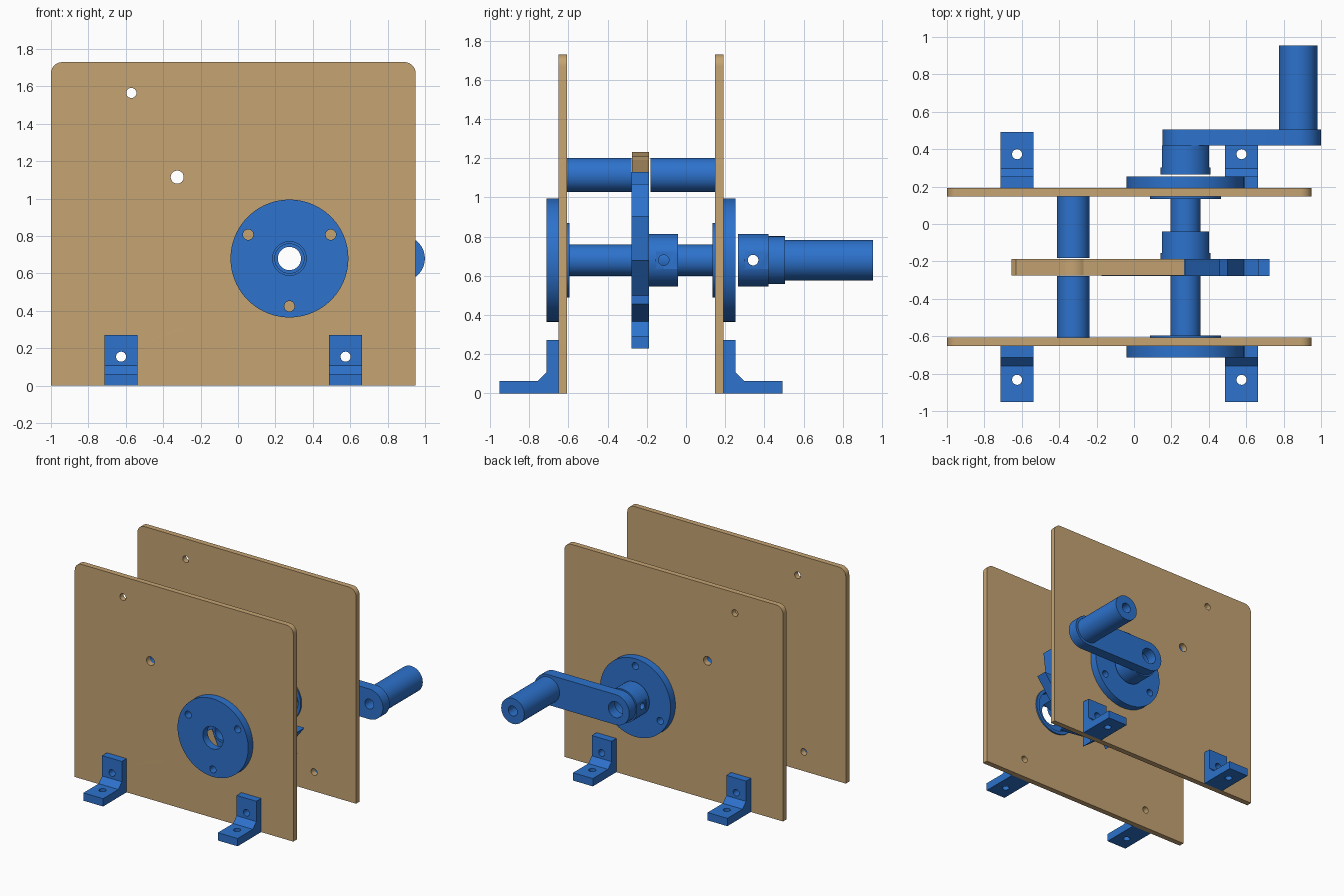
import bpy, bmesh, math
from mathutils import Matrix

if "Cube" in bpy.data.objects:
    bpy.data.objects.remove(bpy.data.objects["Cube"])

SX, SZ = 0.275, 0.68        # main shaft axis
PX, PZ = -0.325, 1.115      # pawl pivot axis
MID = -0.23                 # mirror plane between the panels
HX = 0.877                  # crank handle axis


def material(name, rgb):
    m = bpy.data.materials.new(name)
    m.diffuse_color = (*rgb, 1)
    m.use_nodes = True
    m.node_tree.nodes["Principled BSDF"].inputs["Base Color"].default_value = m.diffuse_color
    return m


BLUE = material("blue plastic", (0.026, 0.168, 0.604))
WOOD = material("tan wood", (0.56, 0.37, 0.17))


def circle(x, z, r, n=48, start=0, sweep=360):
    count = n if sweep == 360 else n + 1
    return [(x + r * math.cos(math.radians(start + sweep * i / n)),
             z + r * math.sin(math.radians(start + sweep * i / n))) for i in range(count)]


def smooth(ob):
    bpy.ops.object.select_all(action='DESELECT')
    ob.select_set(True)
    bpy.context.view_layer.objects.active = ob
    bpy.ops.object.shade_smooth_by_angle(angle=math.radians(25))


def extrude(name, loops, a, b, mat, axis='Y'):
    """Fill an outline with holes and extrude it from a to b along the axis."""
    cu = bpy.data.curves.new(name, 'CURVE')
    cu.dimensions, cu.fill_mode, cu.extrude = '2D', 'BOTH', abs(b - a) / 2
    for pts in loops:
        sp = cu.splines.new('POLY')
        sp.points.add(len(pts) - 1)
        for p, (u, v) in zip(sp.points, pts):
            p.co = (u, v, 0, 1)
        sp.use_cyclic_u = True
    tmp = bpy.data.objects.new("tmp", cu)
    bpy.context.collection.objects.link(tmp)
    bpy.context.view_layer.update()
    me = bpy.data.meshes.new_from_object(tmp)
    bpy.data.objects.remove(tmp)
    c = (a + b) / 2
    mats = {'Y': ((1, 0, 0, 0), (0, 0, -1, c), (0, 1, 0, 0), (0, 0, 0, 1)),
            'X': ((0, 0, 1, c), (1, 0, 0, 0), (0, 1, 0, 0), (0, 0, 0, 1)),
            'Z': ((1, 0, 0, 0), (0, 1, 0, 0), (0, 0, 1, c), (0, 0, 0, 1))}
    me.transform(Matrix(mats[axis]))
    bm = bmesh.new()
    bm.from_mesh(me)
    bmesh.ops.remove_doubles(bm, verts=bm.verts, dist=1e-5)
    bmesh.ops.recalc_face_normals(bm, faces=bm.faces)
    bm.to_mesh(me)
    bm.free()
    me.name = name
    me.materials.clear()
    me.materials.append(mat)
    ob = bpy.data.objects.new(name, me)
    bpy.context.collection.objects.link(ob)
    smooth(ob)
    return ob


def cut(ob, cutters):
    for c in cutters:
        mod = ob.modifiers.new("cut", 'BOOLEAN')
        mod.operation, mod.solver, mod.object = 'DIFFERENCE', 'EXACT', c
        bpy.context.view_layer.objects.active = ob
        bpy.ops.object.modifier_apply(modifier=mod.name)
        bpy.data.objects.remove(c)
    smooth(ob)


def rect(u0, u1, v0, v1):
    return [(u0, v0), (u1, v0), (u1, v1), (u0, v1)]


# Panels, flanges and brackets, once per side
for side, s in (("front", 1), ("back", -1)):
    def Y(y):
        return MID + s * (y - MID)

    # Panel with rounded top corners
    outline = ([(-1, 0), (0.95, 0)] + circle(0.89, 1.67, 0.06, 8, 0, 90)
               + circle(-0.94, 1.67, 0.06, 8, 90, 90))
    holes = [circle(-0.57, 1.565, 0.027, 24), circle(PX, PZ, 0.035, 24),
             circle(SX, SZ, 0.185), circle(-0.625, 0.155, 0.027, 24),
             circle(0.575, 0.155, 0.027, 24)]
    extrude(side + "_panel", [outline] + holes, Y(-0.652), Y(-0.608), WOOD)

    # Bearing flange with three screw holes, plus its socket through the panel
    first = 30 if s == 1 else 90
    screws = [circle(*circle(SX, SZ, 0.255, 3, first)[i], 0.028, 24) for i in range(3)]
    extrude(side + "_flange", [circle(SX, SZ, 0.315, 96), circle(SX, SZ, 0.09)] + screws,
            Y(-0.713), Y(-0.652), BLUE)
    extrude(side + "_bearing_socket", [circle(SX, SZ, 0.19, 64), circle(SX, SZ, 0.165, 64)],
            Y(-0.652), Y(-0.595), BLUE)

    # Angle brackets with a chamfered inner corner
    prof = [(-0.652, 0), (-0.952, 0), (-0.952, 0.063), (-0.758, 0.063),
            (-0.713, 0.108), (-0.713, 0.272), (-0.652, 0.272)]
    for end, bx in (("left", -0.625), ("right", 0.575)):
        br = extrude(f"{side}_{end}_bracket", [[(Y(y), z) for y, z in prof]],
                     bx - 0.088, bx + 0.088, BLUE, 'X')
        cut(br, [extrude("cutter", [circle(bx, 0.155, 0.027, 24)], Y(-1), Y(-0.6), BLUE),
                 extrude("cutter", [circle(bx, Y(-0.833), 0.027, 24)], -0.1, 0.2, BLUE, 'Z')])

    # Pivot spacer tube
    extrude(side + "_spacer", [circle(PX, PZ, 0.087), circle(PX, PZ, 0.035, 24)],
            Y(-0.608), Y(-0.279), BLUE)

# Hollow main shaft
extrude("shaft", [circle(SX, SZ, 0.081), circle(SX, SZ, 0.062)], -0.6, 0.135, BLUE)

# Ratchet wheel: each tooth rises from root to tip, then drops radially
teeth = []
for i in range(12):
    teeth += circle(SX, SZ, 0.45, 1, 30 * i, 0)[:1] + circle(SX, SZ, 0.363, 1, 30 * i, 0)[:1]
extrude("ratchet_wheel", [teeth, circle(SX, SZ, 0.079)], -0.278, -0.188, BLUE)

# Clamping hubs with side flats and a set screw hole
for name, y0, y1, bore in (("ratchet_hub", -0.188, -0.04, 0.079), ("crank_hub", 0.265, 0.42, 0.079)):
    hub = extrude(name, [circle(SX, SZ, 0.134, 64), circle(SX, SZ, bore)], y0, y1, BLUE)
    ym = (y0 + y1) / 2
    cutters = [extrude("cutter", [circle(ym, SZ, 0.027, 24)], SX - 0.3, SX + 0.3, BLUE, 'X')]
    for d in (-1, 1):
        cutters.append(extrude("cutter", [rect(ym - 0.04, y1 + 0.05, SZ - 0.2, SZ + 0.2)],
                               SX + d * 0.126, SX + d * 0.2, BLUE, 'X'))
    cut(hub, cutters)

# Pawl: tip rests against the tooth at the top of the wheel, tail tilts up
pawl = ([(0.27, 1.05), (0.27, 1.13), (-0.15, 1.18)] + circle(PX, PZ, 0.095, 10, 55, 60)
        + [(-0.63, 1.232), (-0.655, 1.21), (-0.65, 1.15)]
        + circle(PX, PZ, 0.09, 16, 210, 90) + [(0.1, 1.08)])
extrude("pawl", [pawl, circle(PX, PZ, 0.035, 24)], -0.276, -0.188, WOOD)

# Crank arm and handle
arm = circle(SX, SZ, 0.122, 32, 90, 180) + circle(HX, SZ, 0.122, 32, -90, 180)
extrude("crank_arm", [arm, circle(SX, SZ, 0.064), circle(HX, SZ, 0.04, 24)], 0.42, 0.505, BLUE)
extrude("crank_handle", [circle(HX, SZ, 0.103), circle(HX, SZ, 0.04, 24)], 0.505, 0.955, BLUE)
